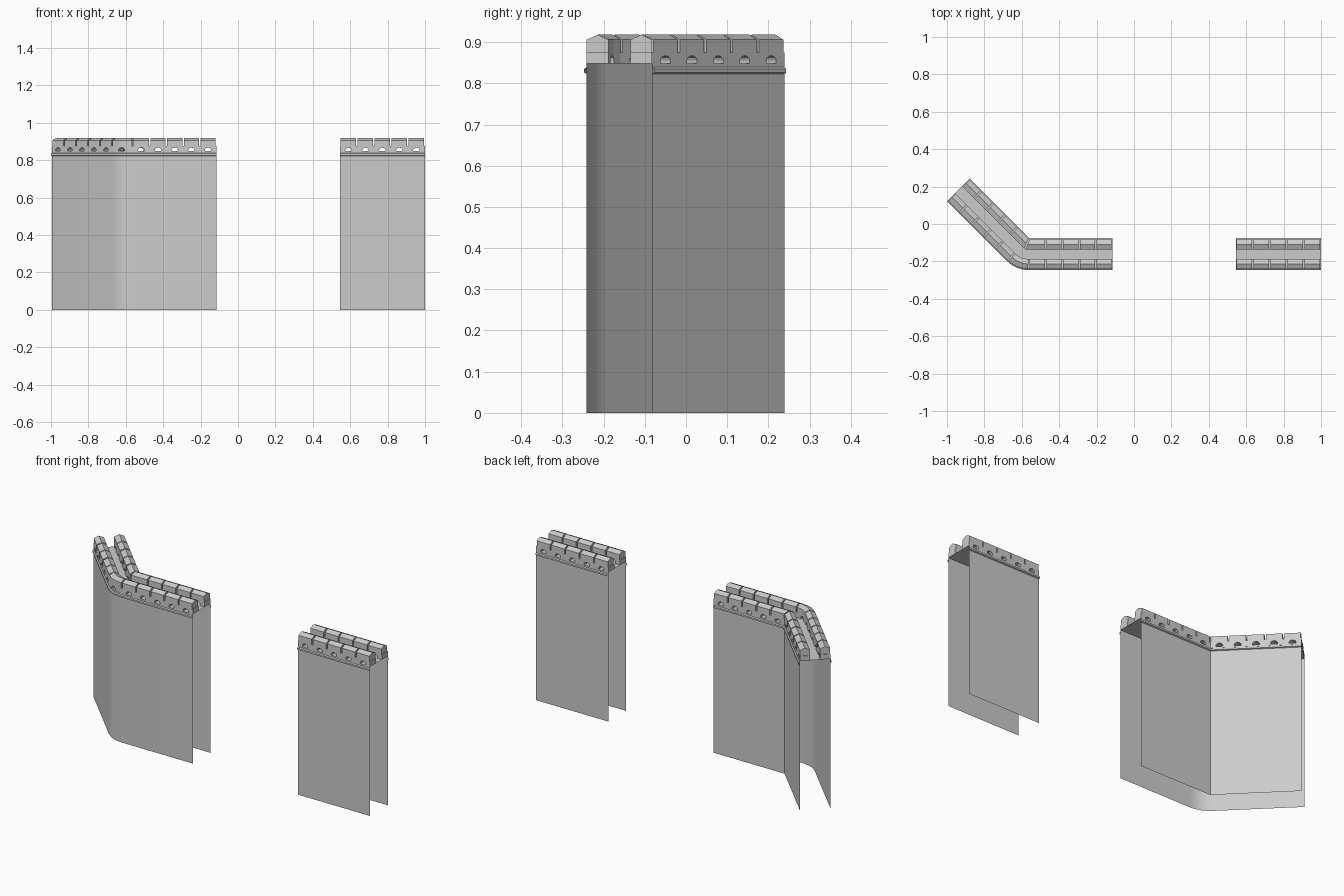
import bpy, bmesh, math
from mathutils import Vector as V

if "Cube" in bpy.data.objects:
    bpy.data.objects.remove(bpy.data.objects["Cube"])

FRONT, BACK = -0.241, -0.082
WIDTH = BACK - FRONT
FLOOR, SLOT, EAVE, RIDGE = 0.848, 0.875, 0.906, 0.918
THICK, GAP, MODULES = 0.053, 0.004, 5
TURN = math.pi / 4


def make(name, bm, closed):
    bmesh.ops.remove_doubles(bm, verts=bm.verts, dist=1e-5)
    if closed:
        bmesh.ops.dissolve_limit(bm, angle_limit=0.01, verts=bm.verts, edges=bm.edges)
        bmesh.ops.recalc_face_normals(bm, faces=bm.faces)
    me = bpy.data.meshes.new(name)
    bm.to_mesh(me)
    bm.free()
    ob = bpy.data.objects.new(name, me)
    bpy.context.collection.objects.link(ob)
    bpy.ops.object.select_all(action='DESELECT')
    ob.select_set(True)
    bpy.context.view_layer.objects.active = ob
    bpy.ops.object.shade_smooth_by_angle(angle=math.radians(20))


def sweep(name, path, profile, flip):
    """Sweep an (outward offset, z) profile along (point, outward normal) pairs."""
    bm = bmesh.new()
    rows = [[bm.verts.new((p.x + m.x * d, p.y + m.y * d, z)) for d, z in profile] for p, m in path]
    for a, b in zip(rows, rows[1:]):
        for j in range(len(profile) - 1):
            q = [a[j], b[j], b[j + 1], a[j + 1]]
            bm.faces.new(q[::-1] if flip else q)
    make(name, bm, False)


def strip(name, left, right, z):
    bm = bmesh.new()
    for (a, _), (b, _), (c, _), (d, _) in zip(left, left[1:], right[1:], right):
        pts = [V((p.x, p.y, z)) for p in (a, b, c, d)]
        if (c - d).length < 1e-6:
            pts.pop()
        bm.faces.new([bm.verts.new(p) for p in pts][::-1])
    make(name, bm, False)


def module(bm, at, w):
    """One parapet block: arched drain hole below, slot at each end, ridged top."""
    c, h = w / 2, 0.017
    st = [(0, FLOOR, 0), (GAP, FLOOR, 0), (GAP, FLOOR, 1), (c - h, FLOOR, 1)]
    for k in range(7):
        a = math.pi * k / 6
        st.append((c - h * math.cos(a), 0.855 + 0.012 * math.sin(a), 1))
    st += [(c + h, FLOOR, 1), (w - GAP, FLOOR, 1), (w - GAP, FLOOR, 0), (w, FLOOR, 0)]
    layers = []
    for t, top in ((0, EAVE), (THICK / 2, RIDGE), (THICK, EAVE)):
        pts = [(at(s / w, t), lo, top if up else SLOT) for s, lo, up in st]
        layers.append(([bm.verts.new((p.x, p.y, lo)) for p, lo, _ in pts],
                       [bm.verts.new((p.x, p.y, hi)) for p, _, hi in pts]))

    def face(*vs):
        f = [v for i, v in enumerate(vs) if (v.co - vs[i - 1].co).length > 1e-6]
        if len(f) > 2:
            bm.faces.new(f)
    for i in range(len(st) - 1):
        for lo, hi in (layers[0], layers[2]):
            if st[i + 1][0] - st[i][0] > 1e-6:
                face(lo[i], lo[i + 1], hi[i + 1], hi[i])
        for A, B in zip(layers, layers[1:]):
            for k in (0, 1):
                face(A[k][i], A[k][i + 1], B[k][i + 1], B[k][i])
    for i in (0, -1):
        for A, B in zip(layers, layers[1:]):
            face(A[0][i], B[0][i], B[1][i], A[1][i])


def straight_run(bm, p0, p1, m0, m1):
    """Row of blocks; m0/m1 are inward (mitre) directions at the two ends."""
    n = V(((p1 - p0).y, -(p1 - p0).x)).normalized()
    n = n if n.dot(m0) > 0 else -n
    for i in range(MODULES):
        a, b = p0.lerp(p1, i / MODULES), p0.lerp(p1, (i + 1) / MODULES)
        ma, mb = (m0 if i == 0 else n), (m1 if i == MODULES - 1 else n)
        module(bm, lambda u, t: (a + ma * t).lerp(b + mb * t, u), (b - a).length)


def dress(side, outer, inner):
    """Wall sheets, string courses and walkway for one stretch of wall."""
    ledge = [(0, 0.823), (0.006, 0.826), (0.006, 0.835), (0, 0.839)]
    for face, path, flip in (("outer", outer, True), ("inner", inner, False)):
        sweep(f"{side}_{face}_wall", path, [(0, 0), (0, FLOOR)], flip)
        sweep(f"{side}_{face}_ledge", path, ledge, flip)
    strip(f"{side}_walkway", outer, inner, FLOOR)


S, N = V((0, -1)), V((0, 1))

# Right straight wall
x0, x1 = 0.999, 0.545
dress("right", [(V((x0, FRONT)), S), (V((x1, FRONT)), S)], [(V((x0, BACK)), N), (V((x1, BACK)), N)])
for name, y, m in (("outer", FRONT, N), ("inner", BACK, S)):
    bm = bmesh.new()
    straight_run(bm, V((x0, y)), V((x1, y)), m, m)
    make(f"right_{name}_parapet", bm, True)

# Left bent wall: straight, rounded outer corner, then a 45 degree run
C, xe, run = V((-0.562, BACK)), -0.115, 0.454


def radial(u):
    return V((-math.sin(TURN * u), -math.cos(TURN * u)))


R = radial(1)
end = C + V((-math.cos(TURN), math.sin(TURN))) * run
mitre = (N - R) / (1 + N.dot(-R))
arc = [(C + radial(k / 4) * WIDTH, radial(k / 4)) for k in range(5)]
outer = [(V((xe, FRONT)), S)] + arc + [(end + R * WIDTH, R)]
inner = [(V((xe, BACK)), N), (C, mitre), (end, -R)]
inner_pairs = [inner[0]] + [inner[1]] * 5 + [inner[2]]
ledge = [(0, 0.823), (0.006, 0.826), (0.006, 0.835), (0, 0.839)]
for face, path, flip in (("outer", outer, True), ("inner", inner, False)):
    sweep(f"left_{face}_wall", path, [(0, 0), (0, FLOOR)], flip)
    sweep(f"left_{face}_ledge", path, ledge, flip)
strip("left_walkway", outer, inner_pairs, FLOOR)

# Left parapets
bm = bmesh.new()
straight_run(bm, V((xe, FRONT)), arc[0][0], N, N)
module(bm, lambda u, t: C + radial(u) * (WIDTH - t), WIDTH * TURN)
straight_run(bm, arc[-1][0], end + R * WIDTH, -R, -R)
make("left_outer_parapet", bm, True)
bm = bmesh.new()
straight_run(bm, V((xe, BACK)), C, S, -mitre)
straight_run(bm, C, end, -mitre, R)
make("left_inner_parapet", bm, True)
